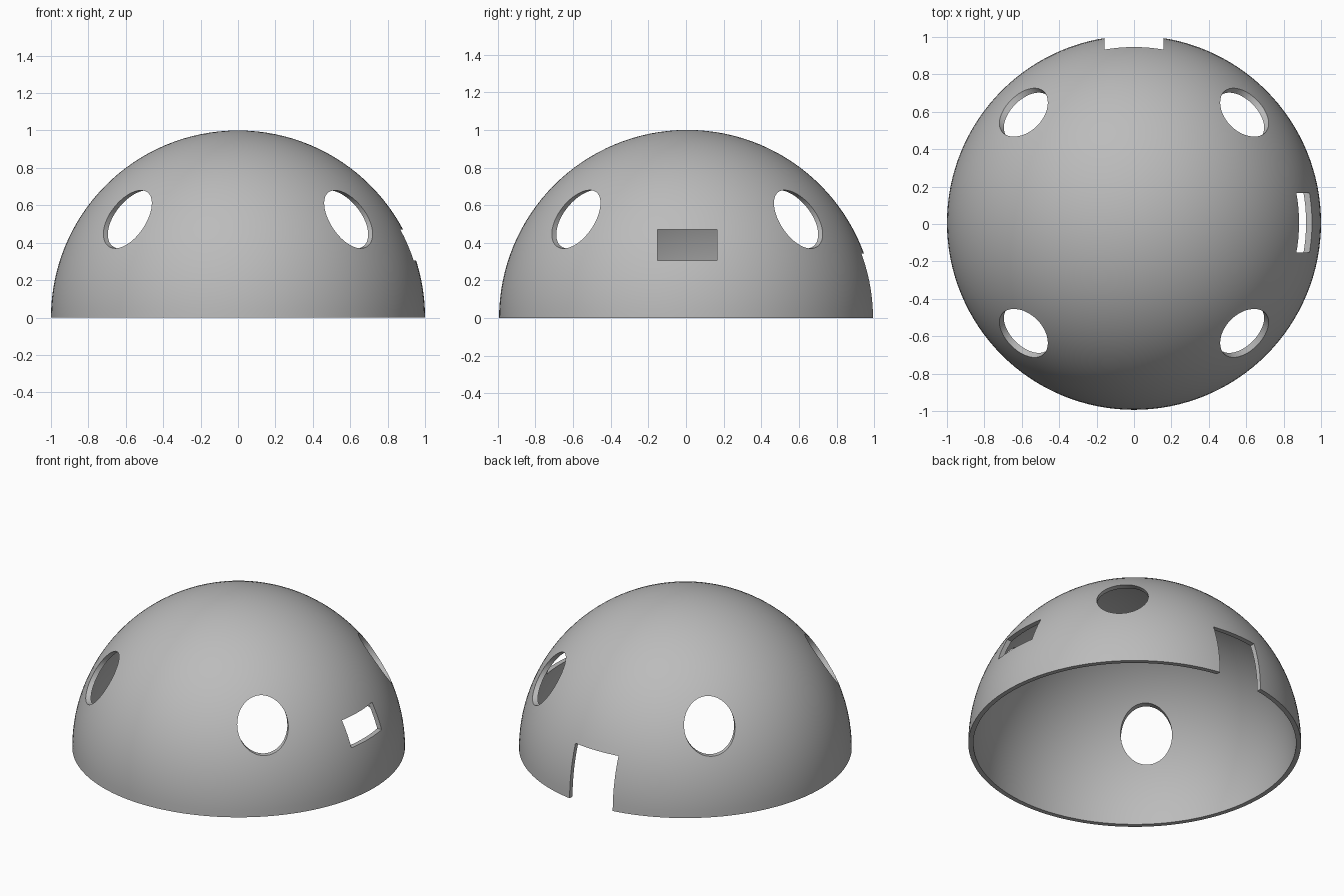
import bpy, bmesh
from math import sin, cos, pi, radians
from mathutils import Matrix

old = bpy.data.objects.get("Cube")
if old:
    bpy.data.objects.remove(old, do_unlink=True)

OUTER, INNER = 1.0, 0.97
CENTRE_Y = 0.0065      # the rear notch shortens the back, so the dome sits slightly behind centre
HALF_SLOT = 0.158

grey = bpy.data.materials.new("dome grey")
grey.use_nodes = True
grey.diffuse_color = (0.5, 0.5, 0.5, 1)
grey.node_tree.nodes["Principled BSDF"].inputs["Base Color"].default_value = grey.diffuse_color


def make_object(name, bm):
    bmesh.ops.recalc_face_normals(bm, faces=bm.faces)
    mesh = bpy.data.meshes.new(name)
    bm.to_mesh(mesh)
    bm.free()
    mesh.materials.append(grey)
    obj = bpy.data.objects.new(name, mesh)
    bpy.context.collection.objects.link(obj)
    obj.location.y = CENTRE_Y
    return obj


def box_cutter(name, centre, size):
    bm = bmesh.new()
    bmesh.ops.create_cube(bm, size=1, matrix=Matrix.Translation(centre) @ Matrix.Diagonal((*size, 1)))
    return make_object(name, bm)


def round_cutter(name, angle):
    # horizontal cylinder pointing outwards along one diagonal
    bm = bmesh.new()
    place = (Matrix.Rotation(radians(angle), 4, "Z") @ Matrix.Translation((0.8, 0, 0.525))
             @ Matrix.Rotation(pi / 2, 4, "Y"))
    bmesh.ops.create_cone(bm, cap_ends=True, segments=64, radius1=0.155, radius2=0.155,
                          depth=0.8, matrix=place)
    return make_object(name, bm)


# Dome shell: a closed quarter-ring profile spun around the vertical axis
bm = bmesh.new()
steps = 32
angles = [pi / 2 * i / steps for i in range(steps + 1)]
profile = [(OUTER * cos(a), OUTER * sin(a)) for a in angles]
profile += [(INNER * cos(a), INNER * sin(a)) for a in reversed(angles)]
verts = [bm.verts.new((r, 0, z)) for r, z in profile]
edges = [bm.edges.new((verts[i], verts[(i + 1) % len(verts)]))
         for i in range(len(verts)) if i != steps]
bmesh.ops.spin(bm, geom=verts + edges, cent=(0, 0, 0), axis=(0, 0, 1),
               angle=2 * pi, steps=128)
bmesh.ops.remove_doubles(bm, verts=bm.verts, dist=0.0005)
dome = make_object("dome_shell", bm)

# Openings: four round holes, a side window and a rear notch
cutters = [round_cutter(f"round_hole_cutter_{a}", a) for a in (45, 135, 225, 315)]
cutters.append(box_cutter("side_window_cutter", (0.9, 0, 0.388), (0.6, 2 * HALF_SLOT, 0.164)))
cutters.append(box_cutter("rear_notch_cutter", (0, 0.9, 0.071), (2 * HALF_SLOT, 0.6, 0.542)))

bpy.ops.object.select_all(action="DESELECT")
bpy.context.view_layer.objects.active = dome
dome.select_set(True)
for cutter in cutters:
    cut = dome.modifiers.new(cutter.name, "BOOLEAN")
    cut.operation = "DIFFERENCE"
    cut.solver = "EXACT"
    cut.object = cutter
    bpy.ops.object.modifier_apply(modifier=cut.name)
    bpy.data.objects.remove(cutter, do_unlink=True)

bpy.ops.object.shade_smooth_by_angle(angle=radians(30))
